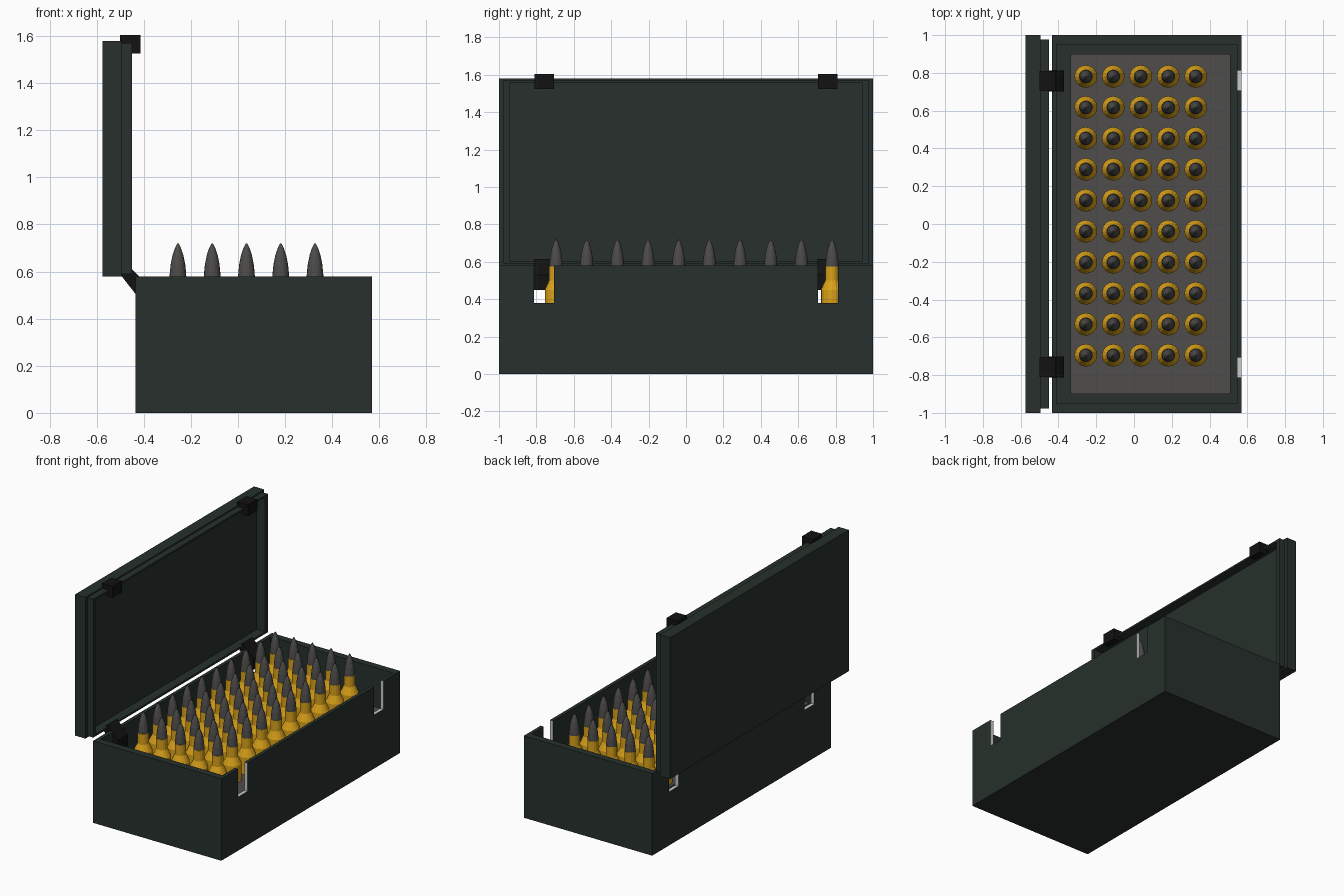
import bpy, bmesh, math
from mathutils import Vector

if "Cube" in bpy.data.objects:
    bpy.data.objects.remove(bpy.data.objects["Cube"])


def material(name, r, g, b):
    m = bpy.data.materials.new(name)
    m.diffuse_color = (r, g, b, 1)
    m.use_nodes = True
    m.node_tree.nodes["Principled BSDF"].inputs["Base Color"].default_value = m.diffuse_color
    return m


GREEN = material("dark_green", 0.02, 0.03, 0.025)
BLACK = material("black", 0.006, 0.006, 0.006)
BRASS = material("brass", 0.70, 0.36, 0.01)
LEAD = material("lead", 0.075, 0.072, 0.07)
TRAY = material("tray_grey", 0.08, 0.075, 0.072)
CUT = material("cut_grey", 0.6, 0.6, 0.6)


def finish(bm, name, mat):
    bmesh.ops.recalc_face_normals(bm, faces=bm.faces)
    me = bpy.data.meshes.new(name)
    bm.to_mesh(me)
    bm.free()
    me.materials.append(mat)
    ob = bpy.data.objects.new(name, me)
    bpy.context.collection.objects.link(ob)
    return ob


def block(name, x, y, z, mat):
    bm = bmesh.new()
    bmesh.ops.create_cube(bm, size=1)
    for v in bm.verts:
        v.co = Vector([lo + (hi - lo) * (c + 0.5) for c, (lo, hi) in zip(v.co, (x, y, z))])
    return finish(bm, name, mat)


def cut(ob, cutter):
    m = ob.modifiers.new("cut", 'BOOLEAN')
    m.operation = 'DIFFERENCE'
    m.solver = 'EXACT'
    m.material_mode = 'TRANSFER'
    m.object = cutter
    bpy.context.view_layer.objects.active = ob
    bpy.ops.object.modifier_apply(modifier=m.name)
    bpy.data.objects.remove(cutter)


def extrude_y(name, profile, y0, y1, mat):
    bm = bmesh.new()
    f = bm.faces.new([bm.verts.new((x, y0, z)) for x, z in profile])
    new = bmesh.ops.extrude_face_region(bm, geom=[f])["geom"]
    bmesh.ops.translate(bm, vec=(0, y1 - y0, 0),
                        verts=[g for g in new if isinstance(g, bmesh.types.BMVert)])
    return finish(bm, name, mat)


def lathe(name, profile, mat, sides=16):
    bm = bmesh.new()
    rings = []
    for r, z in profile:
        rings.append([bm.verts.new((r * math.cos(2 * math.pi * i / sides),
                                    r * math.sin(2 * math.pi * i / sides), z))
                      for i in range(sides)])
    for a, b in zip(rings, rings[1:]):
        for i in range(sides):
            j = (i + 1) % sides
            bm.faces.new((a[i], a[j], b[j], b[i]))
    bm.faces.new(rings[0])
    bm.faces.new(rings[-1])
    return finish(bm, name, mat)


# Thin-walled case body with notches through both long walls
case = block("case_body", (-0.435, 0.57), (-1, 1), (0, 0.58), GREEN)
cut(case, block("cavity", (-0.41, 0.545), (-0.95, 0.95), (0.03, 0.8), GREEN))
for s in (-1, 1):
    y = s * 0.76
    cut(case, block("notch", (-0.7, 0.8), (y - 0.053, y + 0.053), (0.38, 0.8), CUT))

# Tray that holds the rounds
block("tray", (-0.335, 0.51), (-0.9, 0.9), (0.28, 0.33), TRAY)

# Open lid with recessed inner lip
lid = block("lid", (-0.575, -0.495), (-1, 1), (0.58, 1.58), GREEN)
cut(lid, block("lid_recess", (-0.515, -0.4), (-0.945, 0.945), (0.605, 1.557), GREEN))
lip = block("lid_lip", (-0.496, -0.45), (-0.976, 0.976), (0.59, 1.57), GREEN)
cut(lip, block("lip_hole", (-0.6, -0.4), (-0.945, 0.945), (0.605, 1.557), GREEN))

# Hinges and latches
hinge_profile = [(-0.50, 0.588), (-0.455, 0.615), (-0.37, 0.53), (-0.37, 0.45), (-0.392, 0.45)]
latch_profile = [(-0.50, 1.605), (-0.415, 1.605), (-0.415, 1.525), (-0.46, 1.525), (-0.50, 1.56)]
for s, side in ((-1, "front"), (1, "back")):
    y = s * 0.757
    extrude_y("hinge_" + side, hinge_profile, y - 0.055, y + 0.055, BLACK)
    extrude_y("latch_" + side, latch_profile, y - 0.052, y + 0.052, BLACK)

# Rounds: necked casing and pointed tip, repeated 5 x 10
casing = lathe("casing", [(0.06, 0.06), (0.06, 0.45), (0.037, 0.50), (0.037, 0.575)], BRASS)
tip = lathe("tip", [(0.036, 0.56), (0.035, 0.59), (0.031, 0.63), (0.023, 0.67),
                    (0.013, 0.70), (0.003, 0.72)], LEAD)
for part in (casing, tip):
    for i in range(5):
        for j in range(10):
            ob = part if i == j == 0 else part.copy()
            if ob is not part:
                bpy.context.collection.objects.link(ob)
            ob.location = (-0.255 + 0.1455 * i, -0.695 + 0.164 * j, 0)
